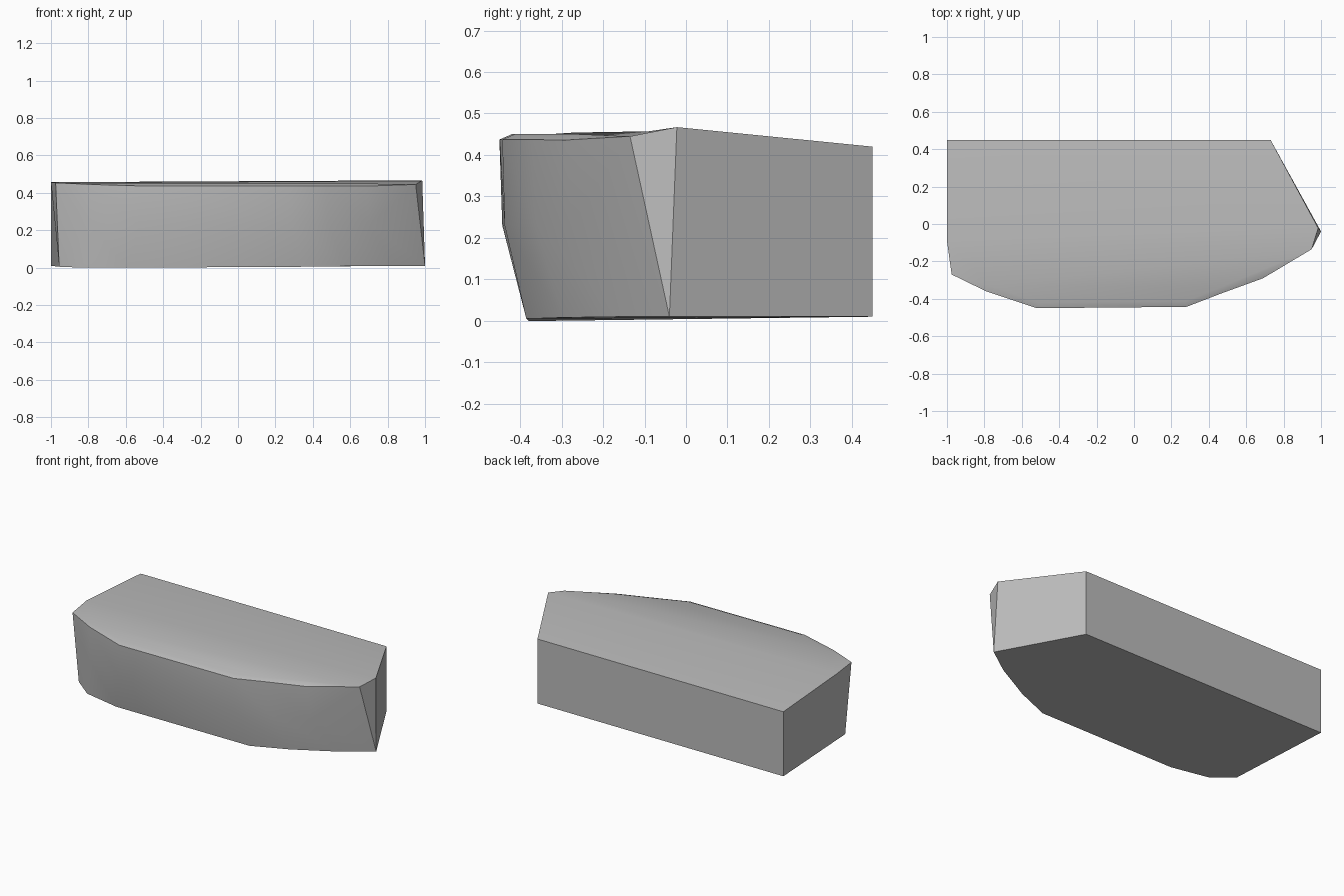
import bpy, bmesh, math
from mathutils import Vector

default = bpy.data.objects.get("Cube")
if default:
    bpy.data.objects.remove(default, do_unlink=True)

# one plain grey
grey = bpy.data.materials.new("plain_grey")
grey.use_nodes = True
colour = (0.5, 0.5, 0.5, 1)
grey.diffuse_color = colour
grey.node_tree.nodes["Principled BSDF"].inputs["Base Color"].default_value = colour

# outlines, from the back right corner round the pointed end and curved front
foot = [(-1, .45, .01), (.73, .45, .01), (1, -.04, .01), (.83, -.16, .01),
        (.575, -.296, .008), (.35, -.385, .005), (-.59, -.38, 0),
        (-.83, -.33, 0), (-.956, -.234, .005)]
rim = [(-1, .45, .42), (.73, .45, .42), (.95, -.135, .445), (.69, -.29, .436),
       (.47, -.37, .437), (.28, -.443, .437), (-.52, -.45, .437),
       (-.79, -.36, .445), (-.975, -.27, .454)]

bm = bmesh.new()
low = [bm.verts.new(p) for p in foot]
high = [bm.verts.new(p) for p in rim]
peak = bm.verts.new((.985, -.022, .467))
ridge_end = bm.verts.new((-1, -.09, .457))

# bulge halfway up the curved front
mid = {}
for i in range(3, 8):
    p = Vector(foot[i]).lerp(Vector(rim[i]), .9)
    p.z = .23
    mid[i] = bm.verts.new(p)

# soft lip between the front wall and the top
lip = {}
for i in range(3, 8):
    p = Vector(rim[i])
    inward = Vector((-p.x * .02, .03, 0))
    lip[i] = bm.verts.new(p + inward + Vector((0, 0, .45 - p.z)))


def face(*verts):
    bm.faces.new(verts)


# flat back, slanted end and square end
face(low[0], low[1], high[1], high[0])
face(low[1], low[2], peak, high[1])
face(low[2], high[2], peak)
face(low[8], low[0], high[0], ridge_end)
face(low[8], ridge_end, high[8])

# curved front
for i in range(3, 7):
    face(low[i], low[i + 1], mid[i + 1], mid[i])
    face(mid[i], mid[i + 1], high[i + 1], high[i])
    face(high[i], high[i + 1], lip[i + 1], lip[i])
for end, i in ((2, 3), (8, 7)):
    face(low[end], low[i], mid[i])
    face(low[end], mid[i], high[end])
    face(high[end], mid[i], high[i])
    face(high[end], high[i], lip[i])

# top, folded along a low ridge, and underside
face(high[0], high[1], peak, ridge_end)
face(peak, high[2], *[lip[i] for i in range(3, 8)], high[8], ridge_end)
face(*low)
bmesh.ops.recalc_face_normals(bm, faces=bm.faces)

mesh = bpy.data.meshes.new("block_body")
bm.to_mesh(mesh)
bm.free()
mesh.materials.append(grey)
body = bpy.data.objects.new("block_body", mesh)
bpy.context.collection.objects.link(body)
bpy.ops.object.select_all(action='DESELECT')
body.select_set(True)
bpy.context.view_layer.objects.active = body
bpy.ops.object.shade_smooth_by_angle(angle=math.radians(30))
